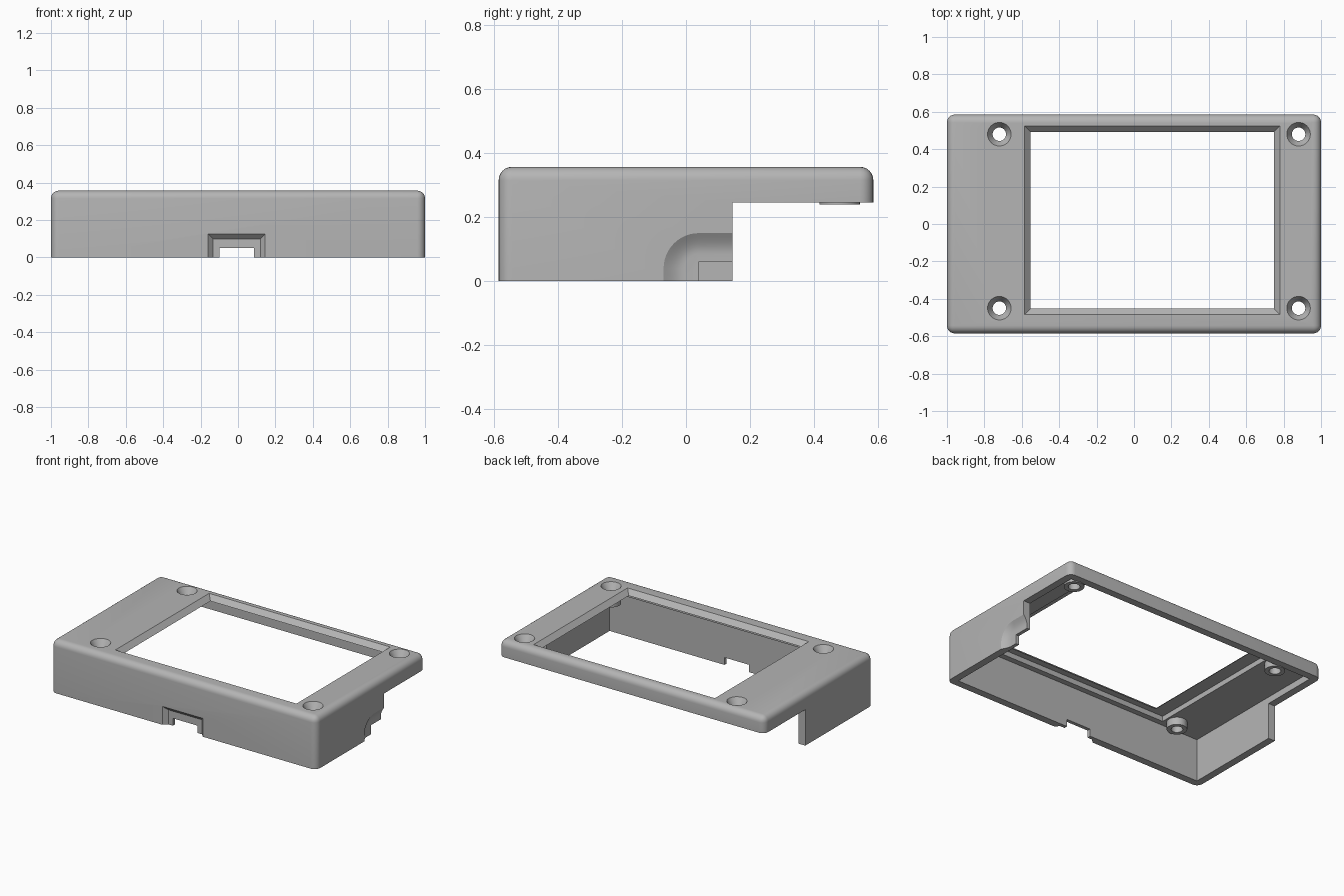
import bpy, bmesh, math

if "Cube" in bpy.data.objects:
    bpy.data.objects.remove(bpy.data.objects["Cube"], do_unlink=True)

HEIGHT, WALL, CEILING = 0.357, 0.05, 0.29
HALF_Y = 0.585

grey = bpy.data.materials.new("matte grey")
grey.use_nodes = True
grey.diffuse_color = (0.46, 0.46, 0.46, 1)
grey.node_tree.nodes["Principled BSDF"].inputs["Base Color"].default_value = grey.diffuse_color


def finish(name, bm):
    bmesh.ops.recalc_face_normals(bm, faces=bm.faces)
    mesh = bpy.data.meshes.new(name)
    bm.to_mesh(mesh)
    bm.free()
    obj = bpy.data.objects.new(name, mesh)
    mesh.materials.append(grey)
    bpy.context.collection.objects.link(obj)
    return obj


def loft(name, rings):
    """Closed solid through rings of matching points."""
    bm = bmesh.new()
    loops = [[bm.verts.new(p) for p in ring] for ring in rings]
    for a, b in zip(loops, loops[1:]):
        for i in range(len(a)):
            j = (i + 1) % len(a)
            bm.faces.new((a[i], a[j], b[j], b[i]))
    bm.faces.new(loops[0])
    bm.faces.new(loops[-1])
    return finish(name, bm)


def rect(x0, x1, y0, y1, z):
    return [(x0, y0, z), (x1, y0, z), (x1, y1, z), (x0, y1, z)]


def box(name, x0, x1, y0, y1, z0, z1):
    return loft(name, [rect(x0, x1, y0, y1, z0), rect(x0, x1, y0, y1, z1)])


def turned(name, x, y, profile, n=32):
    """Round solid from (radius, z) pairs."""
    angles = [math.tau * i / n for i in range(n)]
    return loft(name, [[(x + r * math.cos(a), y + r * math.sin(a), z) for a in angles]
                       for r, z in profile])


def combine(target, tool, operation="DIFFERENCE"):
    mod = target.modifiers.new("combine", "BOOLEAN")
    mod.operation, mod.solver, mod.object = operation, "EXACT", tool
    bpy.context.view_layer.objects.active = target
    bpy.ops.object.modifier_apply(modifier=mod.name)
    bpy.data.objects.remove(tool, do_unlink=True)


# Outer shell with rounded upright and top edges
case = box("display_case", -1, 1, -HALF_Y, HALF_Y, 0, HEIGHT)
bm = bmesh.new()
bm.from_mesh(case.data)
edges = [e for e in bm.edges if max(v.co.z for v in e.verts) > 0.1]
bmesh.ops.bevel(bm, geom=edges, offset=0.042, segments=6, profile=0.5, affect="EDGES")
bm.to_mesh(case.data)
bm.free()

# Hollow inside, then the pocket behind the window
inner_y = HALF_Y - WALL
combine(case, box("hollow", -1 + WALL, 1 - WALL, -inner_y, inner_y, -0.1, CEILING))
combine(case, box("pocket", -0.645, 0.81, -0.497, 0.53, 0.2, 0.325))

# Open back below the rear lip
combine(case, box("rear_opening", -1.2, 1.2, 0.145, 0.8, -0.1, 0.245))

# Window with a sloped frame
def window_ring(z):
    s = z - HEIGHT
    return rect(-0.585 - s, 0.78 + s, -0.485 - s, 0.525 + s, z)

combine(case, loft("window", [window_ring(HEIGHT - 0.034), window_ring(HEIGHT + 0.03)]))

# Screw bosses with countersunk holes
for x in (-0.72, 0.88):
    for y in (-0.45, 0.48):
        combine(case, turned("boss", x, y, [(0.063, 0.24), (0.063, 0.32)]), "UNION")
        combine(case, turned("screw_hole", x, y, [
            (0.036, 0.1), (0.036, HEIGHT - 0.045), (0.063, HEIGHT), (0.063, HEIGHT + 0.1)]))

# Plug opening in the front: sloped recess, then a smaller slot
def plug_ring(y, inset):
    x0, x1, top = -0.16 + inset, 0.145 - inset, 0.125 - inset
    return [(x0, y, -0.1), (x1, y, -0.1), (x1, y, top), (x0, y, top)]

combine(case, loft("plug_recess", [plug_ring(-0.7, 0), plug_ring(-HALF_Y, 0),
                                   plug_ring(-HALF_Y + 0.026, 0.026)]))
combine(case, box("plug_slot", -0.1, 0.085, -0.7, -0.4, -0.1, 0.05))

# Soft dish and corner notch on the left wall
def dish_ring(x, r):
    cy, cz = 0.04, 0.04
    arc = [math.pi / 2 * (1 + i / 12) for i in range(13)]
    pts = [(x, cy + r * math.cos(a), cz + r * math.sin(a)) for a in arc]
    return pts + [(x, cy - r, -0.1), (x, 0.3, -0.1), (x, 0.3, cz + r)]

rings = [dish_ring(1.1, 0.11)]
for i in range(7):
    t = i / 6
    rings.append(dish_ring(1 - 0.026 * math.sin(t * math.pi / 2), 0.11 - 0.065 * t))
combine(case, loft("dish", rings))
combine(case, box("corner_notch", 0.9, 1.2, 0.04, 0.3, -0.1, 0.062))

# Smooth rounded edges, keep sharp ones
bpy.ops.object.select_all(action="DESELECT")
case.select_set(True)
bpy.context.view_layer.objects.active = case
bpy.ops.object.shade_smooth_by_angle(angle=math.radians(30))
